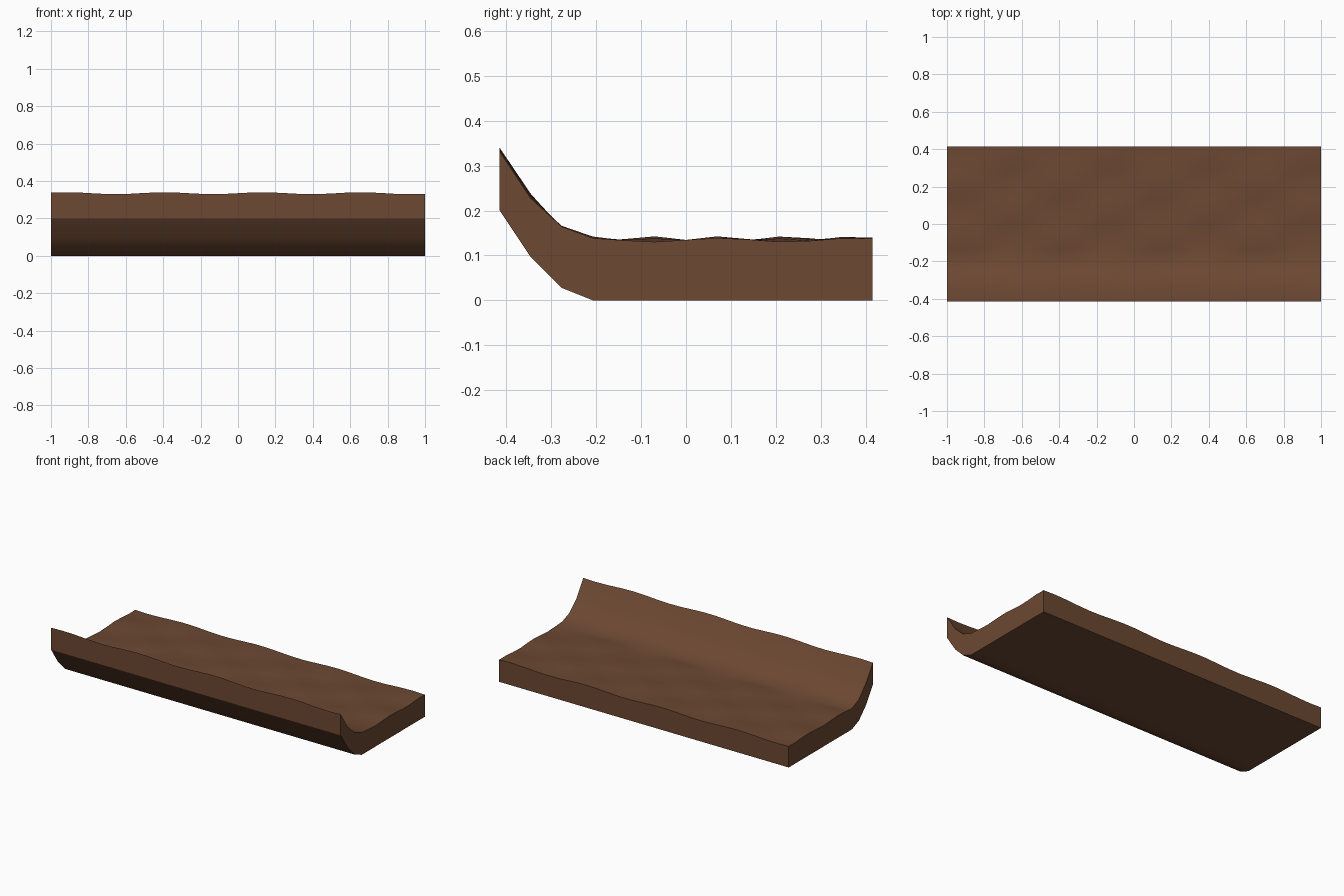
import bpy, bmesh, math

if "Cube" in bpy.data.objects:
    bpy.data.objects.remove(bpy.data.objects["Cube"])

NX, NY = 24, 12            # grid along the length and across the width
HALF_L, HALF_W = 1.0, 0.415
THICK = 0.1345


def underside(y):
    """Flat underside, curling up towards the front edge."""
    t = max(0.0, (-y - HALF_W / 2) / (HALF_W / 2))
    return 0.2 * t ** 1.8


def topside(x, y):
    """Rippled top, one thickness above the underside."""
    return underside(y) + THICK - 0.008 * math.sin(12 * x) * math.sin(21 * y)


bm = bmesh.new()
top, bot = [], []
for i in range(NX + 1):
    x = -HALF_L + 2 * HALF_L * i / NX
    ys = [-HALF_W + 2 * HALF_W * j / NY for j in range(NY + 1)]
    top.append([bm.verts.new((x, y, topside(x, y))) for y in ys])
    bot.append([bm.verts.new((x, y, underside(y))) for y in ys])

# Top and bottom skins
for i in range(NX):
    for j in range(NY):
        for g in (top, bot):
            bm.faces.new((g[i][j], g[i + 1][j], g[i + 1][j + 1], g[i][j + 1]))
# Front and back walls
for i in range(NX):
    for j in (0, NY):
        bm.faces.new((bot[i][j], bot[i + 1][j], top[i + 1][j], top[i][j]))
# End walls
for j in range(NY):
    for i in (0, NX):
        bm.faces.new((bot[i][j], bot[i][j + 1], top[i][j + 1], top[i][j]))
bmesh.ops.recalc_face_normals(bm, faces=bm.faces)

mesh = bpy.data.meshes.new("curled_slab")
bm.to_mesh(mesh)
bm.free()
slab = bpy.data.objects.new("curled_slab", mesh)
bpy.context.collection.objects.link(slab)

# Brown earth colour
mat = bpy.data.materials.new("earth_brown")
mat.diffuse_color = (0.15, 0.065, 0.032, 1)
mat.use_nodes = True
mat.node_tree.nodes["Principled BSDF"].inputs["Base Color"].default_value = mat.diffuse_color
mesh.materials.append(mat)

# Smooth ripples, crisp rims
bpy.context.view_layer.objects.active = slab
slab.select_set(True)
bpy.ops.object.shade_smooth_by_angle(angle=math.radians(32))
